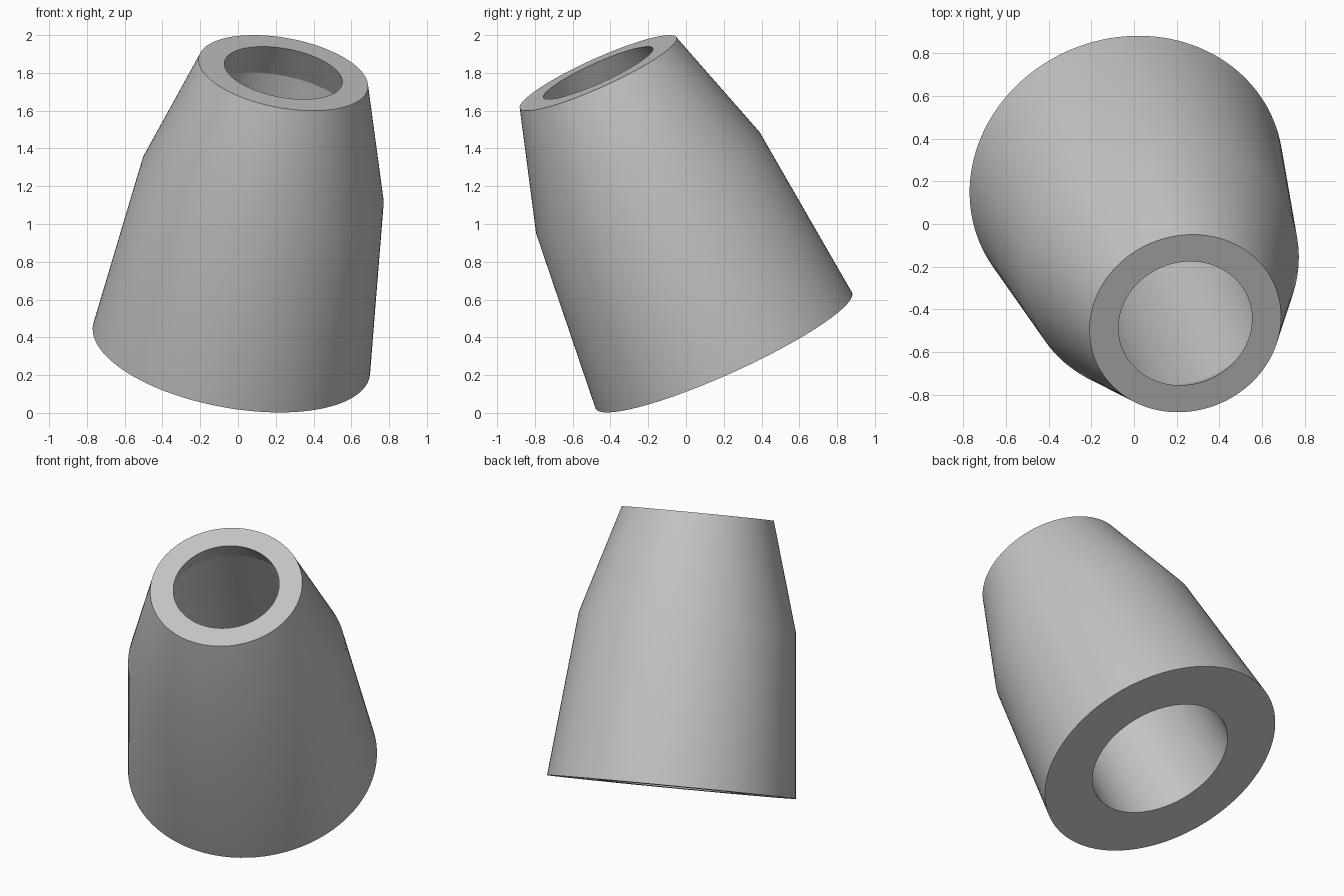
import bpy, bmesh, math
from mathutils import Vector, Matrix

default = bpy.data.objects.get("Cube")
if default:
    bpy.data.objects.remove(default, do_unlink=True)

# Axis of the sleeve: centres of the bottom and top rings
BOTTOM = Vector((-0.035, 0.20, 0.33))
TOP = Vector((0.24, -0.465, 1.80))
AXIS = TOP - BOTTOM
LENGTH = AXIS.length
SEGMENTS = 128

# Closed wall section as (radius, height along the axis)
SECTION = [
    (0.745, 0.0),               # outer bottom rim
    (0.650, 0.602 * LENGTH),    # outer shoulder
    (0.455, LENGTH),            # outer top rim
    (0.317, LENGTH),            # bore mouth
    (0.402, LENGTH - 0.195),    # end of the flared mouth
    (0.437, 0.0),               # bore at the bottom
]

# Light grey material
grey = bpy.data.materials.new("light_grey")
grey.use_nodes = True
colour = (0.55, 0.55, 0.55, 1.0)
grey.diffuse_color = colour
grey.node_tree.nodes["Principled BSDF"].inputs["Base Color"].default_value = colour

# Revolve the section into a hollow tapered sleeve
bm = bmesh.new()
verts = [bm.verts.new((r, 0, h)) for r, h in SECTION]
edges = [bm.edges.new((v, verts[(i + 1) % len(verts)])) for i, v in enumerate(verts)]
bmesh.ops.spin(bm, geom=verts + edges, cent=(0, 0, 0), axis=(0, 0, 1),
               angle=2 * math.pi, steps=SEGMENTS)
bmesh.ops.remove_doubles(bm, verts=bm.verts, dist=1e-5)
bmesh.ops.recalc_face_normals(bm, faces=bm.faces)

# Lean the sleeve along its axis
lean = Vector((0, 0, 1)).rotation_difference(AXIS).to_matrix().to_4x4()
bm.transform(Matrix.Translation(BOTTOM) @ lean)

mesh = bpy.data.meshes.new("tapered_sleeve")
bm.to_mesh(mesh)
bm.free()
mesh.materials.append(grey)
sleeve = bpy.data.objects.new("tapered_sleeve", mesh)
bpy.context.collection.objects.link(sleeve)

# Smooth walls with crisp rims
bpy.ops.object.select_all(action="DESELECT")
sleeve.select_set(True)
bpy.context.view_layer.objects.active = sleeve
bpy.ops.object.shade_smooth_by_angle(angle=math.radians(15))
